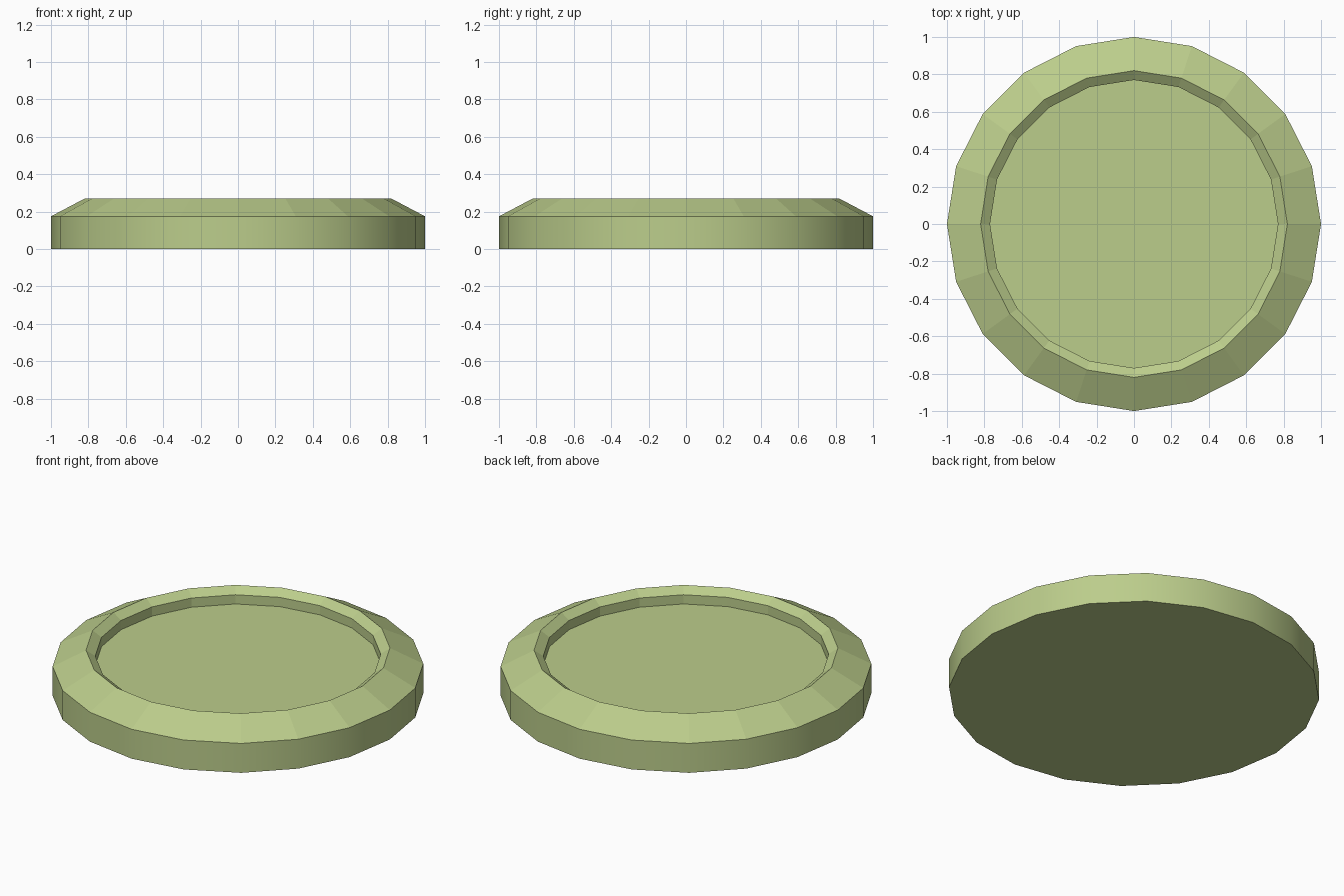
import bpy, bmesh
from math import cos, sin, tau

if "Cube" in bpy.data.objects:
    bpy.data.objects.remove(bpy.data.objects["Cube"])

SIDES = 20

# Radius and height: underside edge, outer wall, sloped rim, inner bevel, recess wall
profile = [(1.0, 0.0), (1.0, 0.175), (0.82, 0.27), (0.77, 0.235), (0.77, 0.18)]

bm = bmesh.new()
rings = [[bm.verts.new((r * cos(tau * i / SIDES), r * sin(tau * i / SIDES), z))
          for i in range(SIDES)] for r, z in profile]

# Bands between neighbouring rings; only the outer wall is smooth
for k, (lower, upper) in enumerate(zip(rings, rings[1:])):
    for i in range(SIDES):
        j = (i + 1) % SIDES
        face = bm.faces.new((lower[i], lower[j], upper[j], upper[i]))
        face.smooth = k == 0

# Underside and recessed floor
bm.faces.new(rings[0][::-1])
bm.faces.new(rings[-1])

mesh = bpy.data.meshes.new("round_tray")
bm.to_mesh(mesh)
bm.free()

mat = bpy.data.materials.new("pale_green")
mat.diffuse_color = (0.50, 0.61, 0.26, 1)
mat.use_nodes = True
mat.node_tree.nodes["Principled BSDF"].inputs["Base Color"].default_value = mat.diffuse_color
mesh.materials.append(mat)
bpy.context.collection.objects.link(bpy.data.objects.new("round_tray", mesh))
